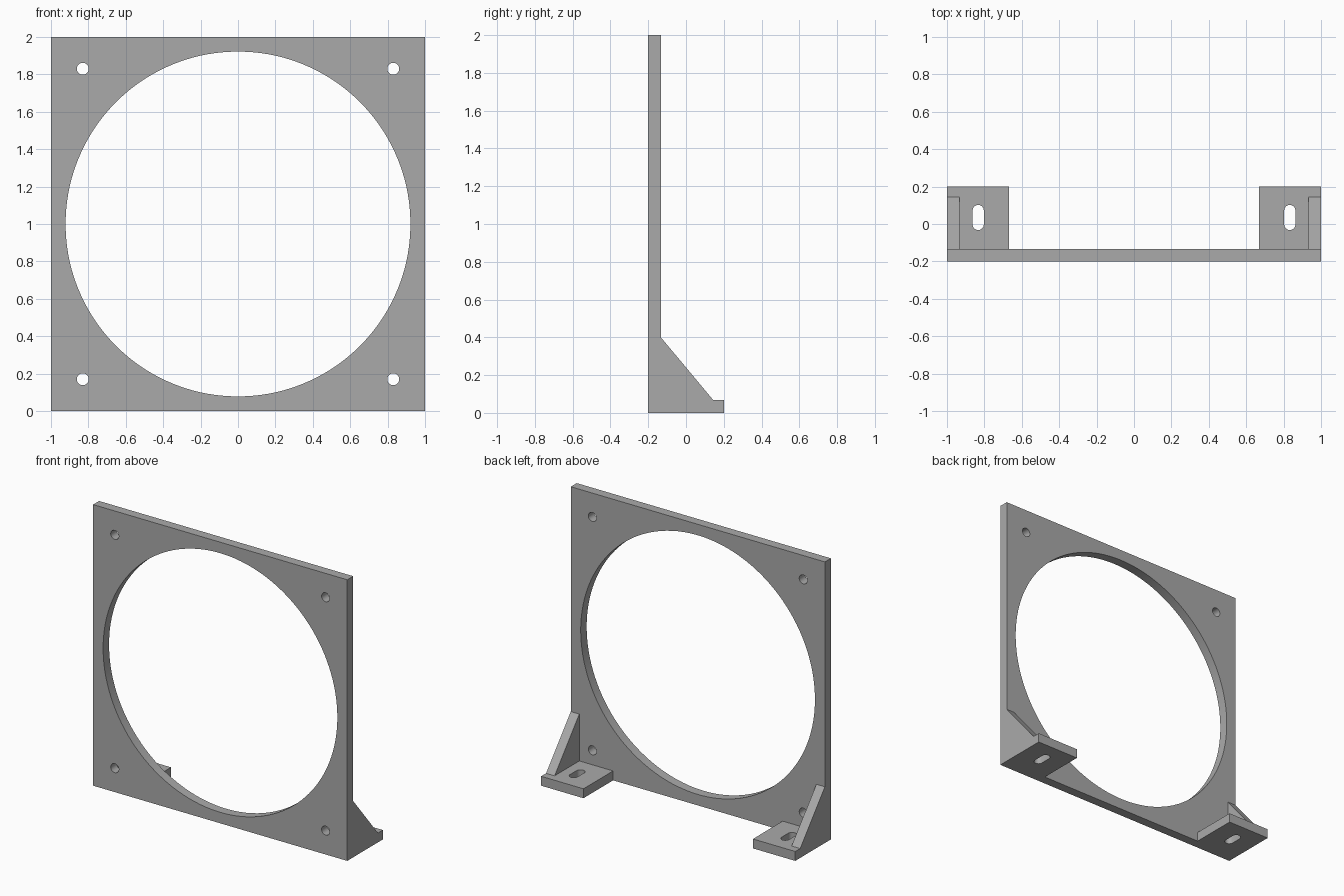
import bpy, bmesh
from math import cos, sin, pi, radians
from mathutils import Vector

cube = bpy.data.objects.get("Cube")
if cube:
    bpy.data.objects.remove(cube, do_unlink=True)

# Single grey plastic
GREY = (0.40, 0.40, 0.40, 1)
grey = bpy.data.materials.new("grey_plastic")
grey.use_nodes = True
grey.diffuse_color = GREY
grey.node_tree.nodes["Principled BSDF"].inputs["Base Color"].default_value = GREY

T = 0.067            # wall thickness
FRONT, BACK = -0.2, 0.2
INNER = FRONT + T    # rear face of the panel


def rect(u0, v0, u1, v1):
    return [(u0, v0), (u1, v0), (u1, v1), (u0, v1)]


def slot(u, v, r, half=0.0, n=32):
    """Round hole, stretched along v into a slot when half > 0."""
    pts = []
    for i in range(n):
        a = 2 * pi * (i + 0.5) / n
        pts.append((u + r * cos(a), v + r * sin(a) + (half if a < pi else -half)))
    return pts


def extruded(name, loops, place, depth):
    """Fill an outline with holes and extrude it; place maps (u, v) to 3D."""
    bm = bmesh.new()
    edges = []
    for loop in loops:
        vs = [bm.verts.new(place(u, v)) for u, v in loop]
        edges += [bm.edges.new((a, b)) for a, b in zip(vs, vs[1:] + vs[:1])]
    bmesh.ops.triangle_fill(bm, edges=edges, use_beauty=True, use_dissolve=False)
    ext = bmesh.ops.extrude_face_region(bm, geom=bm.faces[:])
    moved = [g for g in ext["geom"] if isinstance(g, bmesh.types.BMVert)]
    bmesh.ops.translate(bm, verts=moved, vec=Vector(depth))
    bmesh.ops.recalc_face_normals(bm, faces=bm.faces[:])
    mesh = bpy.data.meshes.new(name)
    bm.to_mesh(mesh)
    bm.free()
    mesh.materials.append(grey)
    obj = bpy.data.objects.new(name, mesh)
    bpy.context.collection.objects.link(obj)
    bpy.ops.object.select_all(action="DESELECT")
    obj.select_set(True)
    bpy.context.view_layer.objects.active = obj
    bpy.ops.object.shade_smooth_by_angle(angle=radians(30))
    return obj


# Square panel with the large opening and four screw holes
holes = [slot(0, 1, 0.922, n=128)]
holes += [slot(x, 1 + z, 0.032) for x in (-0.83, 0.83) for z in (-0.83, 0.83)]
extruded("panel", [rect(-1, 0, 1, 2)] + holes,
         lambda u, v: (u, FRONT, v), (0, T, 0))

# Mirrored mounting feet with slots, each braced by a triangular gusset
for side, s in (("left", 1), ("right", -1)):
    extruded(side + "_foot",
             [rect(0.667, INNER, 1, BACK), slot(0.833, 0.035, 0.03, 0.037)],
             lambda u, v: (s * u, v, 0), (0, 0, T))
    extruded(side + "_gusset", [[(INNER, T), (0.145, T), (INNER, 0.4)]],
             lambda u, v: (s, u, v), (-s * T, 0, 0))
